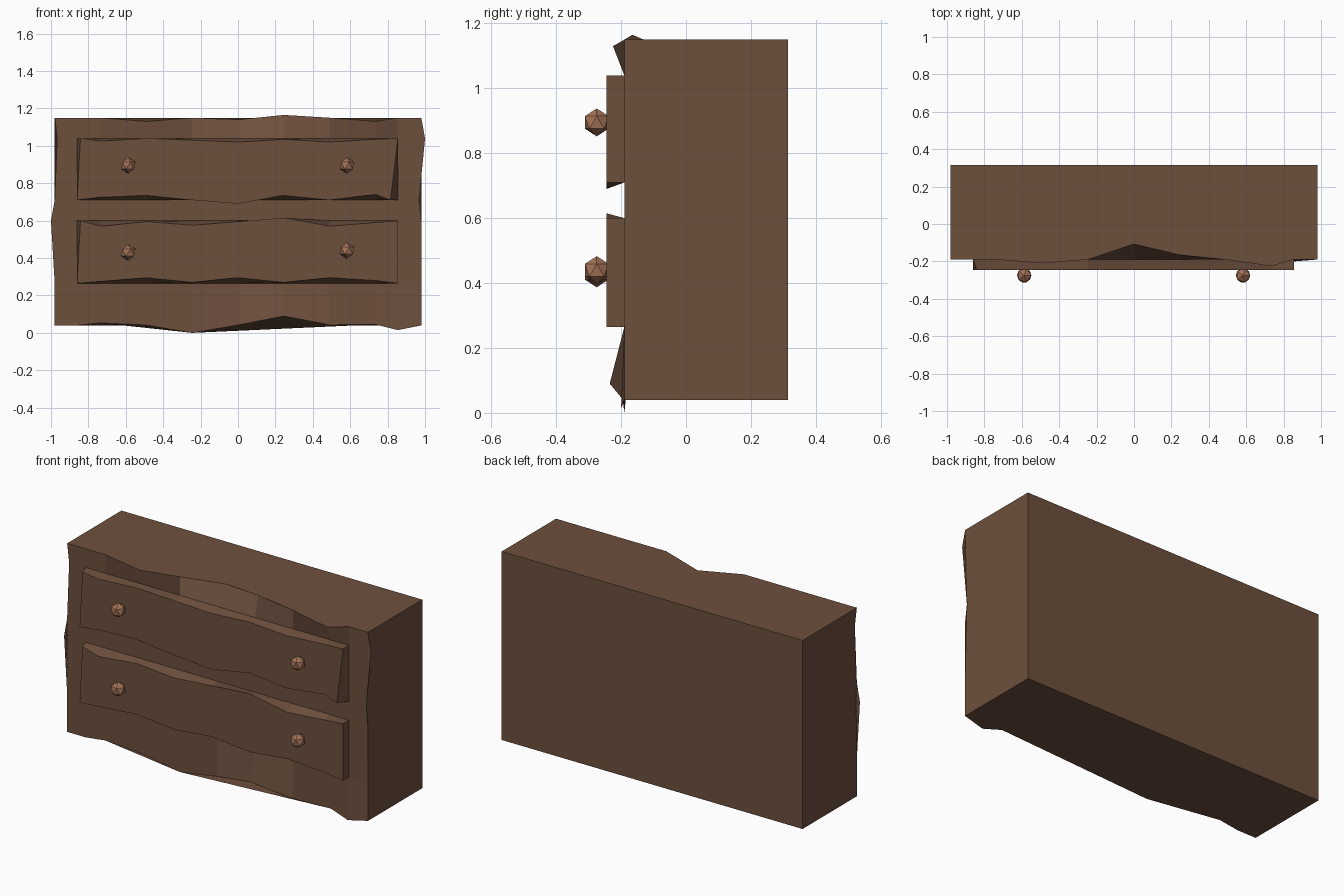
import bpy, bmesh

if "Cube" in bpy.data.objects:
    bpy.data.objects.remove(bpy.data.objects["Cube"])

def material(name, rgb):
    m = bpy.data.materials.new(name)
    m.diffuse_color = (*rgb, 1)
    m.use_nodes = True
    m.node_tree.nodes["Principled BSDF"].inputs["Base Color"].default_value = m.diffuse_color
    return m

WOOD = material("dark_wood", (0.155, 0.08, 0.048))
KNOB = material("knob_wood", (0.38, 0.175, 0.10))

def make(name, bm, mat):
    bmesh.ops.recalc_face_normals(bm, faces=bm.faces[:])
    me = bpy.data.meshes.new(name)
    bm.to_mesh(me)
    bm.free()
    me.materials.append(mat)
    ob = bpy.data.objects.new(name, me)
    bpy.context.collection.objects.link(ob)
    return ob

FRONT, BACK, FACE = -0.19, 0.315, -0.245
INNER = [-0.735, -0.49, -0.245, 0, 0.245, 0.49, 0.735]
COLS = [-0.98, -0.86] + INNER + [0.855, 0.98]
ROWS = [0.04, 0.265, 0.6, 0.71, 1.04, 1.15]

# Cabinet: flat front grid whose outer rim is worn and wobbly
TOP = {2: (-0.19, 1.15), 3: (-0.21, 1.13), 4: (-0.19, 1.15), 5: (-0.107, 1.14),
       6: (-0.165, 1.165), 7: (-0.19, 1.15), 8: (-0.225, 1.13)}
BOTTOM = {2: (-0.185, 0.053), 3: (-0.19, 0.042), 4: (-0.19, 0.0), 5: (-0.195, 0.042),
          6: (-0.235, 0.09), 7: (-0.195, 0.043), 8: (-0.185, 0.045), 9: (-0.2, 0.015)}
LEFT = {2: -1.0, 3: -0.98, 4: -0.967}
RIGHT = {3: 0.968, 4: 1.0}

def rim_point(i, j):
    x, y, z = COLS[i], FRONT, ROWS[j]
    if j == 0:
        y, z = BOTTOM.get(i, (y, z))
    if j == 5:
        y, z = TOP.get(i, (y, z))
    if i == 0:
        x = LEFT.get(j, x)
    if i == len(COLS) - 1:
        x = RIGHT.get(j, x)
    return x, y, z

bm = bmesh.new()
nx, nz = len(COLS), len(ROWS)
g = [[bm.verts.new(rim_point(i, j)) for j in range(nz)] for i in range(nx)]
for i in range(nx - 1):
    for j in range(nz - 1):
        bm.faces.new((g[i][j], g[i + 1][j], g[i + 1][j + 1], g[i][j + 1]))
bl, br, tr, tl = [bm.verts.new((x, BACK, z)) for x, z in
                  ((-0.98, 0.04), (0.98, 0.04), (0.98, 1.15), (-0.98, 1.15))]
bm.faces.new((br, bl, tl, tr))
bm.faces.new([c[0] for c in g] + [br, bl])
bm.faces.new([c[-1] for c in g] + [tr, tl])
bm.faces.new(g[0] + [tl, bl])
bm.faces.new(g[-1] + [tr, br])
make("cabinet", bm, WOOD)

# Drawers: straight outline at the cabinet, wobbly outline at the front
def drawer(name, z0, z1, low, high, ends):
    xs = [-0.86] + INNER + [0.855]
    bl, br, tr, tl = ends
    base = [(x, z0) for x in xs] + [(x, z1) for x in reversed(xs)]
    worn = ([(bl, z0)] + list(zip(INNER, low)) + [(br, z0), (tr, z1)]
            + list(zip(INNER, high))[::-1] + [(tl, z1)])
    bm = bmesh.new()
    b = [bm.verts.new((x, FRONT, z)) for x, z in base]
    f = [bm.verts.new((x, FACE, z)) for x, z in worn]
    n = len(b)
    for i in range(n):
        k = (i + 1) % n
        bm.faces.new((b[i], b[k], f[k], f[i]))
    bm.faces.new(f)
    bm.faces.new(b[::-1])
    make(name, bm, WOOD)

drawer("upper_drawer", 0.71, 1.04,
       [0.725, 0.735, 0.71, 0.69, 0.735, 0.71, 0.74],
       [1.025, 1.04, 1.03, 1.02, 1.035, 1.02, 1.035], (-0.86, 0.815, 0.855, -0.842))
drawer("lower_drawer", 0.265, 0.6,
       [0.275, 0.295, 0.27, 0.295, 0.27, 0.295, 0.28],
       [0.57, 0.595, 0.575, 0.595, 0.615, 0.57, 0.59], (-0.86, 0.855, 0.855, -0.842))

# Faceted knobs
for name, x, z in (("upper_left_knob", -0.587, 0.895), ("upper_right_knob", 0.583, 0.895),
                   ("lower_left_knob", -0.587, 0.43), ("lower_right_knob", 0.583, 0.44)):
    bm = bmesh.new()
    bmesh.ops.create_icosphere(bm, subdivisions=1, radius=0.043)
    make(name, bm, KNOB).location = (x, -0.275, z)
